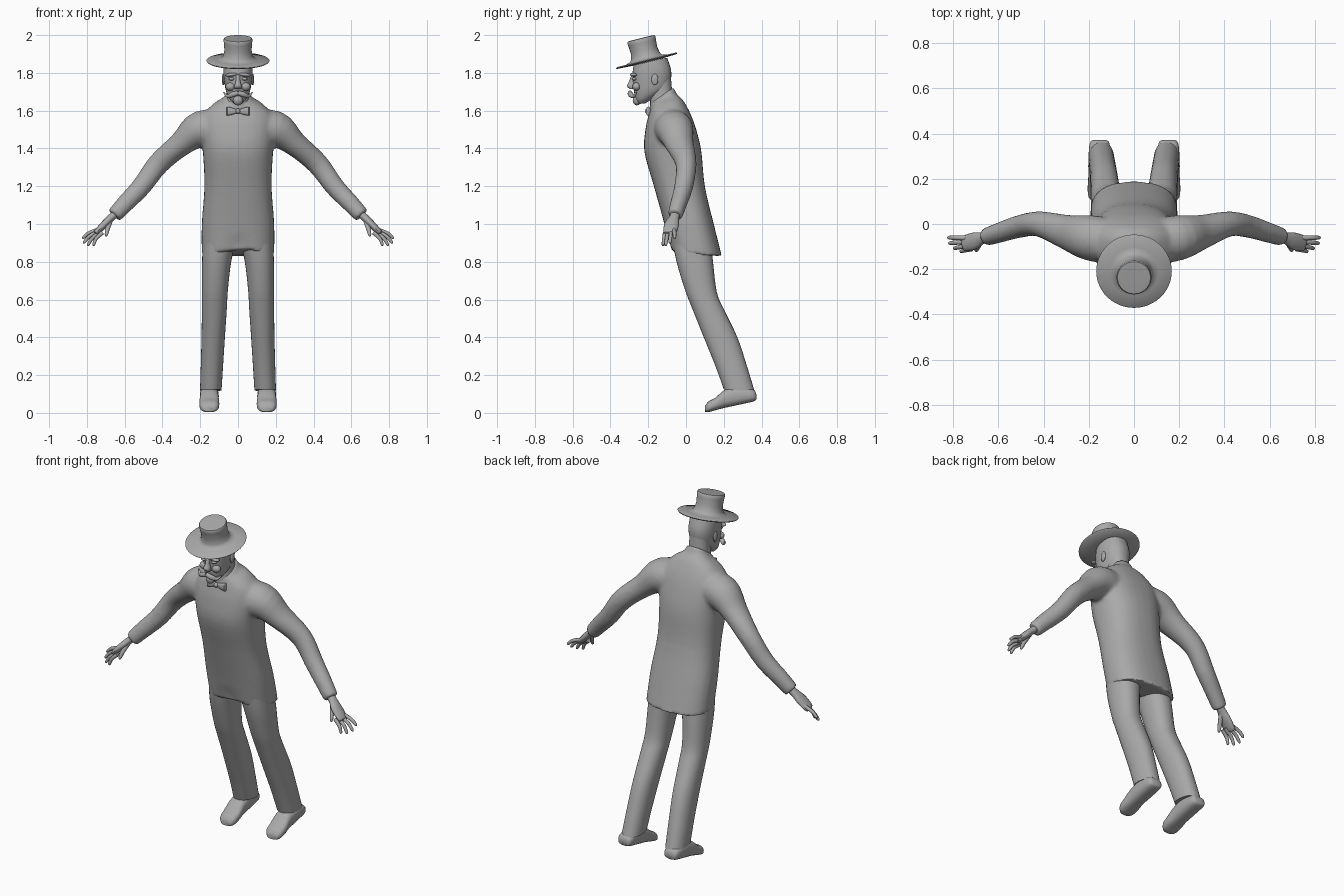
import bpy, bmesh, math
from mathutils import Vector as V, Matrix

old = bpy.data.objects.get("Cube")
if old:
    bpy.data.objects.remove(old)

grey = bpy.data.materials.new("plain_grey")
grey.use_nodes = True
grey.diffuse_color = (0.4, 0.4, 0.4, 1)
grey.node_tree.nodes["Principled BSDF"].inputs["Base Color"].default_value = (0.4, 0.4, 0.4, 1)


def finish(name, bm, angle=45):
    bmesh.ops.recalc_face_normals(bm, faces=bm.faces[:])
    mesh = bpy.data.meshes.new(name)
    bm.to_mesh(mesh)
    bm.free()
    mesh.materials.append(grey)
    ob = bpy.data.objects.new(name, mesh)
    bpy.context.collection.objects.link(ob)
    select(ob)
    bpy.ops.object.shade_smooth_by_angle(angle=math.radians(angle))
    return ob


def select(ob):
    bpy.ops.object.select_all(action="DESELECT")
    ob.select_set(True)
    bpy.context.view_layer.objects.active = ob


def spline(rows, steps):
    # Catmull-Rom interpolation of number rows
    out = []
    for i in range(len(rows) - 1):
        a, b, c, d = (rows[min(max(i + k, 0), len(rows) - 1)] for k in (-1, 0, 1, 2))
        for s in range(steps):
            t = s / steps
            out.append([0.5 * (2 * q + (r - p) * t + (2 * p - 5 * q + 4 * r - w) * t * t
                               + (3 * q - p - 3 * r + w) * t ** 3)
                        for p, q, r, w in zip(a, b, c, d)])
    return out + [list(rows[-1])]


def loft(name, rings, n=32, power=0.9, tweak=None):
    # rings are (centre, half axis, half axis)
    bm = bmesh.new()
    loops = []
    for c, u, v in rings:
        loop = []
        for k in range(n):
            a = 2 * math.pi * k / n
            f = [math.copysign(abs(g(a)) ** power, g(a)) for g in (math.cos, math.sin)]
            p = c + u * f[0] + v * f[1]
            loop.append(bm.verts.new(tweak(p) if tweak else p))
        loops.append(loop)
    for a, b in zip(loops, loops[1:]):
        for k in range(n):
            bm.faces.new((a[k], a[(k + 1) % n], b[(k + 1) % n], b[k]))
    bm.faces.new(loops[0])
    bm.faces.new(loops[-1])
    return finish(name, bm)


def body(name, rows, steps=4, **kw):
    # row: centre x, half width, front y, front z, back y, back z
    rings = []
    for cx, hw, yf, zf, yb, zb in spline(rows, steps):
        f, b = V((cx, yf, zf)), V((cx, yb, zb))
        rings.append(((f + b) / 2, V((hw, 0, 0)), (b - f) / 2))
    return loft(name, rings, **kw)


def tube(name, rows, steps=4, n=24):
    # row: x, y, z, radius across y, radius in the x-z plane
    pts = spline(rows, steps)
    rings = []
    for i, p in enumerate(pts):
        t = V(pts[min(i + 1, len(pts) - 1)][:3]) - V(pts[max(i - 1, 0)][:3])
        w = t.cross(V((0, 1, 0))).normalized()
        u = w.cross(t).normalized()
        rings.append((V(p[:3]), u * p[3], w * p[4]))
    return loft(name, rings, n=n, power=1)


def ball(name, at, size, turn=0):
    bm = bmesh.new()
    m = Matrix.Translation(at) @ Matrix.Rotation(turn, 4, "Y") @ Matrix.Diagonal((*size, 1))
    bmesh.ops.create_uvsphere(bm, u_segments=20, v_segments=12, radius=1, matrix=m)
    return finish(name, bm, 80)


# Jacket body with a cutaway front hem
def hem(p):
    if p.y < 0.03 and p.z < 0.96:
        p.z += 0.05 * math.exp(-(p.x / 0.06) ** 2) * (0.96 - p.z) / 0.12
    return p


jacket = body("jacket", [
    (0, .192, -.08, .845, .19, .83), (0, .192, -.115, 1, .147, 1),
    (0, .178, -.17, 1.2, .1, 1.2), (0, .186, -.22, 1.38, .082, 1.38),
    (0, .197, -.215, 1.5, .06, 1.48), (0, .185, -.197, 1.58, .03, 1.57),
    (0, .13, -.187, 1.62, -.012, 1.65), (0, .075, -.185, 1.64, -.05, 1.69),
    (0, .064, -.18, 1.65, -.064, 1.725)], power=0.82, tweak=hem)

# Sleeves, fused into the jacket with a soft armpit
sleeves = [tube("sleeve", [
    (s * .08, -.08, 1.5, .1, .1), (s * .2, -.06, 1.5, .1, .098),
    (s * .3, -.035, 1.425, .077, .066), (s * .42, 0, 1.32, .056, .058),
    (s * .51, -.012, 1.2, .05, .052), (s * .6, -.04, 1.105, .044, .047),
    (s * .655, -.058, 1.045, .04, .042)]) for s in (1, -1)]
select(jacket)
for ob in sleeves:
    ob.select_set(True)
bpy.ops.object.join()
mod = jacket.modifiers.new("fuse", "REMESH")
mod.mode, mod.voxel_size = "VOXEL", 0.011
mod = jacket.modifiers.new("soften", "SMOOTH")
mod.factor, mod.iterations = 0.5, 5
for m in ("fuse", "soften"):
    bpy.ops.object.modifier_apply(modifier=m)
bpy.ops.object.shade_smooth_by_angle(angle=math.radians(50))

for s, side in ((1, "left"), (-1, "right")):
    # Trousers
    body(side + "_trouser_leg", [
        (s * .095, .09, -.075, .93, .13, .93), (s * .113, .077, -.05, .8, .143, .8),
        (s * .122, .068, -.005, .65, .163, .64), (s * .125, .066, .03, .56, .2, .55),
        (s * .131, .062, .09, .41, .272, .4), (s * .138, .059, .155, .25, .322, .25),
        (s * .144, .057, .2, .125, .363, .115)])
    # Shoes, heel to toe, tilted onto the toe
    rings = []
    for y, lo, hi, hw in spline([
            (.372, .07, .1, .028), (.355, .06, .125, .044), (.28, .043, .14, .05),
            (.21, .028, .125, .05), (.155, .014, .08, .053), (.118, .004, .06, .048),
            (.1, .006, .035, .03)], 3):
        rings.append((V((s * .152, y, (lo + hi) / 2)), V((hw, 0, 0)), V((0, 0, (hi - lo) / 2))))
    loft(side + "_shoe", rings, n=24, power=0.75)

    # Hand with palm, fingers and thumb
    tube(side + "_palm", [
        (s * .63, -.052, 1.07, .026, .022), (s * .67, -.062, 1.035, .026, .02),
        (s * .705, -.075, 1.0, .038, .02), (s * .745, -.085, .96, .036, .016),
        (s * .757, -.088, .95, .028, .01)], n=16)
    for i, tip in enumerate([(.825, -.06, .925), (.82, -.085, .9),
                             (.798, -.108, .887), (.768, -.122, .886)]):
        a = V((.735 - .006 * i, -.062 - .016 * i, .972 - .006 * i))
        b = V(tip)
        m = a.lerp(b, 0.55) + V((.006, 0, .006))
        tube(f"{side}_finger_{i + 1}", [
            (s * p.x, p.y, p.z, r, r) for p, r in
            ((a, .011), (m, .01), (b.lerp(a, .08), .008), (b, .004))], n=10)
    tube(side + "_thumb", [
        (s * .675, -.07, 1.02, .014, .014), (s * .69, -.1, .975, .012, .012),
        (s * .697, -.115, .945, .009, .009), (s * .699, -.118, .935, .004, .004)], n=10)

    # Face details
    tube(side + "_moustache", [
        (0, -.296, 1.695, .012, .012), (s * .03, -.293, 1.685, .014, .014),
        (s * .055, -.277, 1.676, .01, .009), (s * .076, -.262, 1.697, .003, .003)], n=12)
    ball(side + "_brow", (s * .036, -.277, 1.79), (.033, .02, .01), s * .12)
    ball(side + "_eye", (s * .034, -.272, 1.768), (.016, .014, .008))
    ball(side + "_cheek", (s * .04, -.262, 1.727), (.026, .022, .022))
    ball(side + "_ear", (s * .078, -.165, 1.765), (.008, .018, .03))

    # Bow tie wing
    loft(side + "_bow_wing", [
        (V((s * x, -.2, 1.597)), V((0, d, 0)), V((0, 0, h)))
        for x, d, h in ((.006, .008, .01), (.03, .012, .018), (.056, .012, .024), (.06, .006, .022))],
        n=16, power=0.7)

ball("bow_knot", (0, -.204, 1.597), (.013, .014, .014))

# Head, neck, nose and beard
body("head", [
    (0, .022, -.25, 1.636, -.215, 1.638), (0, .046, -.266, 1.655, -.16, 1.675),
    (0, .064, -.274, 1.695, -.1, 1.715), (0, .073, -.28, 1.745, -.08, 1.765),
    (0, .078, -.283, 1.8, -.08, 1.82), (0, .075, -.275, 1.85, -.1, 1.88)], power=0.88)
body("neck", [(0, .062, -.19, 1.61, -.068, 1.66), (0, .058, -.19, 1.67, -.076, 1.73),
              (0, .06, -.2, 1.74, -.08, 1.79)])
body("nose", [(0, .018, -.298, 1.715, -.27, 1.715), (0, .02, -.312, 1.73, -.27, 1.73),
              (0, .012, -.302, 1.755, -.265, 1.76), (0, .012, -.288, 1.79, -.265, 1.795)], n=16)
ball("beard", (0, -.26, 1.655), (.026, .022, .027))

# Hat turned from a profile and tilted forward
profile = [(0, -.004), (.08, -.006), (.163, -.002), (.167, .003), (.163, .007), (.11, .008),
           (.086, .016), (.078, .03), (.072, .06), (.075, .1), (.077, .117), (.073, .124),
           (.05, .126), (0, .122)]
bm = bmesh.new()
verts = [bm.verts.new((r, 0, z)) for r, z in profile]
edges = [bm.edges.new(p) for p in zip(verts, verts[1:])]
bmesh.ops.spin(bm, geom=verts + edges, axis=(0, 0, 1), cent=(0, 0, 0),
               angle=2 * math.pi, steps=48, use_merge=True)
bmesh.ops.remove_doubles(bm, verts=bm.verts[:], dist=1e-4)
bm.transform(Matrix.Translation((0, -.208, 1.862)) @ Matrix.Rotation(math.radians(14), 4, "X"))
finish("hat", bm, 50)
